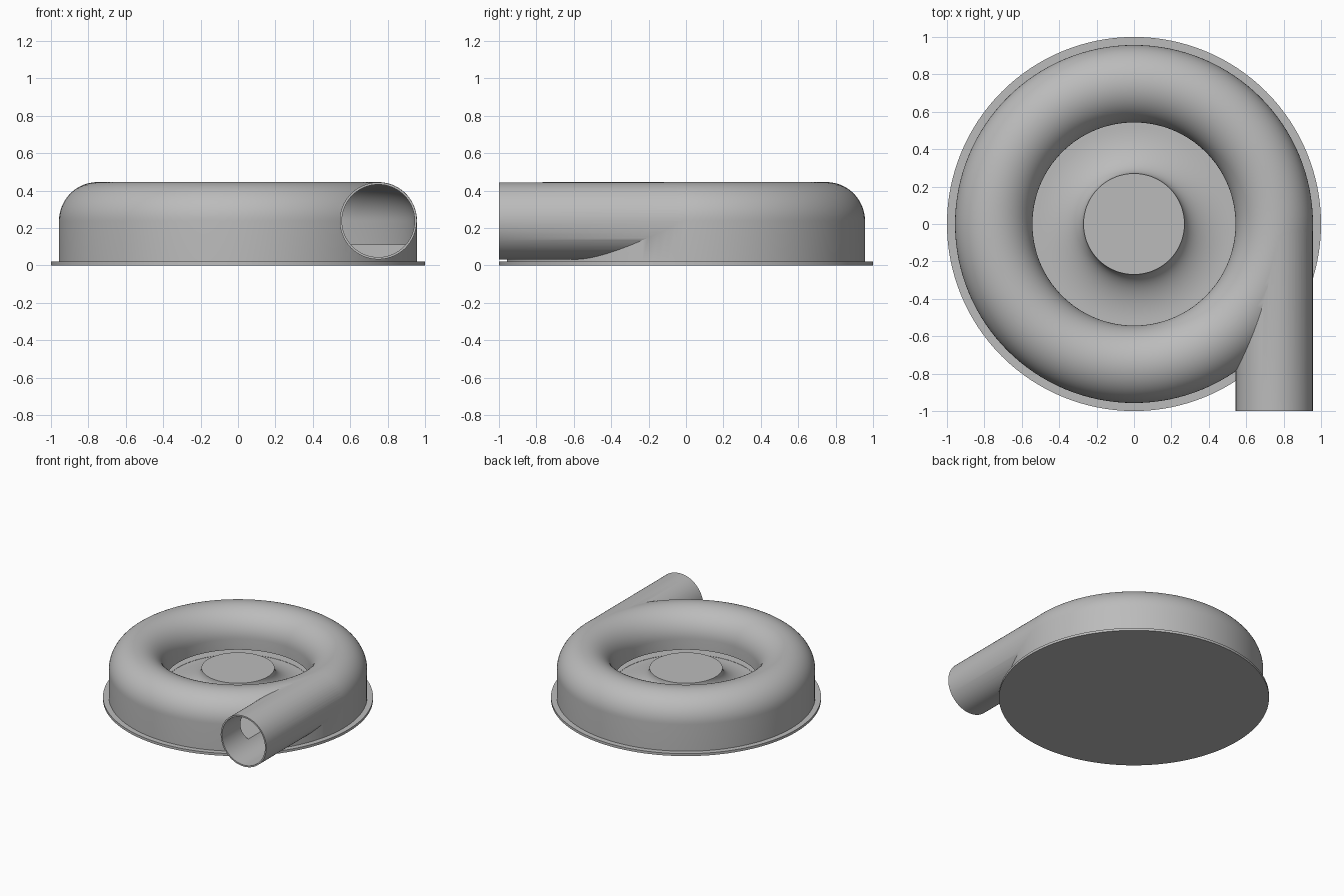
import bpy, bmesh
from math import sin, cos, pi, radians
from mathutils import Matrix, Vector

old = bpy.data.objects.get("Cube")
if old:
    bpy.data.objects.remove(old, do_unlink=True)

grey = bpy.data.materials.new("light grey")
grey.use_nodes = True
grey.diffuse_color = (0.5, 0.5, 0.5, 1)
grey.node_tree.nodes["Principled BSDF"].inputs["Base Color"].default_value = (0.5, 0.5, 0.5, 1)

RING, TUBE, MID, WALL = 0.75, 0.207, 0.238, 0.012
FLOOR, LIP = 0.11, 0.15


def arc(cx, cz, rx, rz, a0, a1, n):
    angles = [radians(a0 + (a1 - a0) * i / n) for i in range(n + 1)]
    return [(cx + rx * cos(a), cz + rz * sin(a)) for a in angles]


def finish(name, bm):
    bmesh.ops.recalc_face_normals(bm, faces=bm.faces[:])
    mesh = bpy.data.meshes.new(name)
    bm.to_mesh(mesh)
    bm.free()
    mesh.materials.append(grey)
    ob = bpy.data.objects.new(name, mesh)
    bpy.context.collection.objects.link(ob)
    return ob


def revolve(name, profile, closed, steps=128):
    bm = bmesh.new()
    verts = [bm.verts.new((r, 0, z)) for r, z in profile]
    pairs = list(zip(verts, verts[1:])) + ([(verts[-1], verts[0])] if closed else [])
    edges = [bm.edges.new(p) for p in pairs]
    bmesh.ops.spin(bm, geom=verts + edges, cent=(0, 0, 0), axis=(0, 0, 1),
                   angle=2 * pi, steps=steps, use_merge=True)
    bmesh.ops.remove_doubles(bm, verts=bm.verts[:], dist=1e-5)
    return finish(name, bm)


def tube(name, radius, y0, y1):
    bm = bmesh.new()
    place = Matrix.Translation((RING, (y0 + y1) / 2, MID)) @ Matrix.Rotation(pi / 2, 4, "X")
    bmesh.ops.create_cone(bm, cap_ends=True, segments=96, radius1=radius, radius2=radius,
                          depth=abs(y1 - y0), matrix=place)
    return finish(name, bm)


def boolean(target, tool, operation):
    mod = target.modifiers.new(tool.name, "BOOLEAN")
    mod.object, mod.operation, mod.solver = tool, operation, "EXACT"
    bpy.context.view_layer.objects.active = target
    bpy.ops.object.modifier_apply(modifier=mod.name)
    bpy.data.objects.remove(tool, do_unlink=True)


# Spiral housing: flange, outer wall, rounded crown, central well and flared hub
outer = [(0, 0), (1, 0), (1, 0.02), (RING + TUBE, 0.02)]
outer += arc(RING, MID, TUBE, TUBE, 0, 180, 32)
outer += [(RING - TUBE, LIP), (RING - TUBE, FLOOR)]
outer += arc(0.52, 0.255, 0.25, 0.255 - FLOOR, 270, 180, 16)
outer += [(0, 0.255)]
housing = revolve("volute_housing", outer, False)

# Ring-shaped air passage with a slot opening into the well
bore = TUBE - WALL
cavity = arc(RING, MID, bore, bore, 0, 180, 32)
cavity += [(RING - bore, LIP), (RING - TUBE - 0.01, LIP),
           (RING - TUBE - 0.01, FLOOR + 0.002), (RING + bore, FLOOR + 0.002)]

# Straight outlet pipe leaving the ring at a tangent
boolean(housing, tube("outlet_pipe", TUBE - 0.001, 0, -1), "UNION")
boolean(housing, revolve("air_passage", cavity, True), "DIFFERENCE")
boolean(housing, tube("outlet_bore", bore - 0.001, 0, -1.05), "DIFFERENCE")

bpy.ops.object.select_all(action="DESELECT")
housing.select_set(True)
bpy.context.view_layer.objects.active = housing
bpy.ops.object.shade_smooth_by_angle(angle=radians(30))
